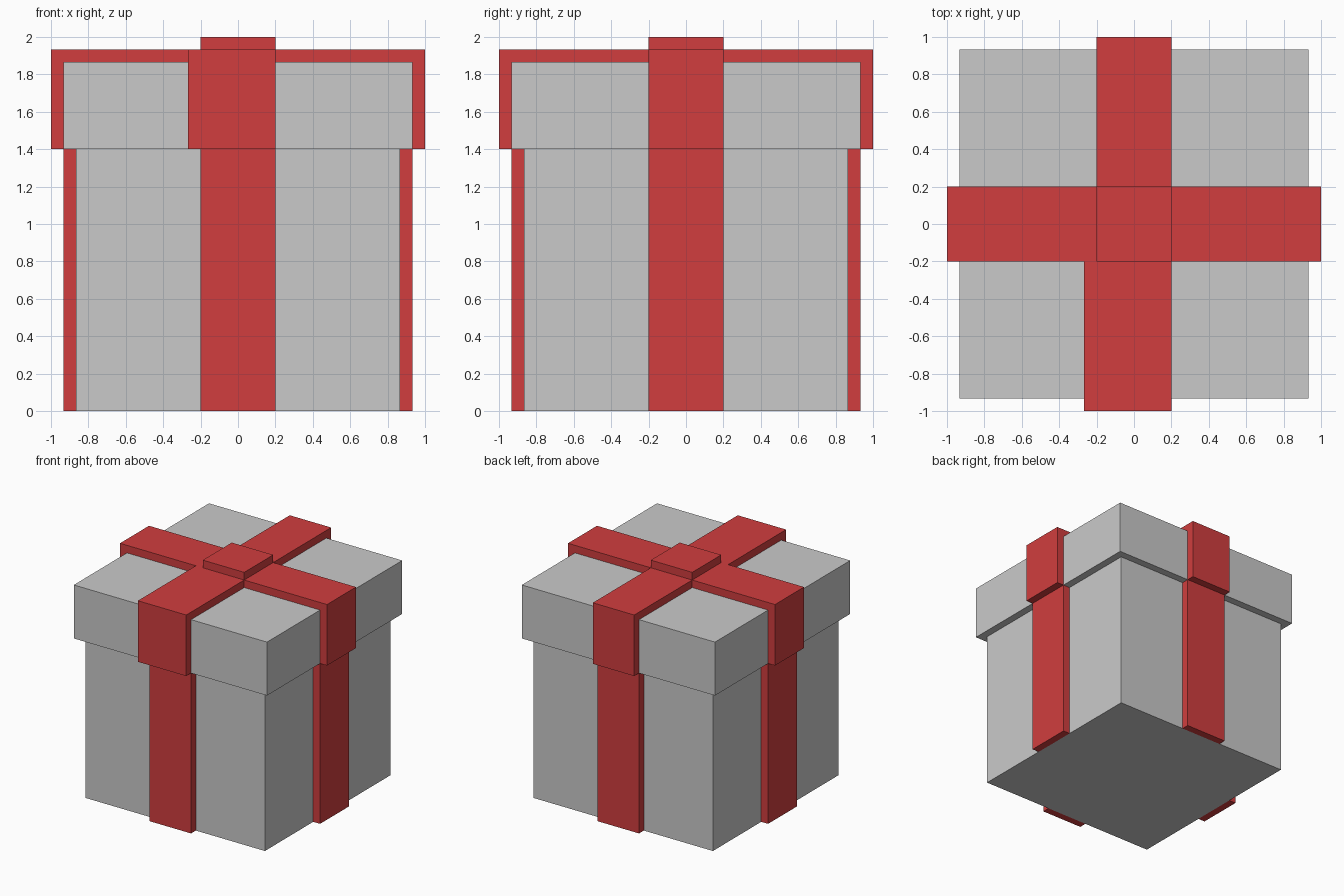
import bpy
import math

old = bpy.data.objects.get("Cube")
if old:
    bpy.data.objects.remove(old, do_unlink=True)


def material(name, rgb):
    mat = bpy.data.materials.new(name)
    mat.use_nodes = True
    color = (*rgb, 1.0)
    mat.diffuse_color = color
    mat.node_tree.nodes["Principled BSDF"].inputs["Base Color"].default_value = color
    return mat


paper = material("light grey paper", (0.59, 0.59, 0.59))
red = material("red ribbon", (0.635, 0.048, 0.049))

# Main dimensions
BODY, LID, OUTER = 0.867, 0.933, 1.0      # half widths
SEAM, LID_TOP, BAND_TOP = 1.4, 1.867, 1.933
HALF = 0.2                                # half width of the ribbon


def extrude(name, profile, x0, x1, mat, turn=0):
    """Sweep a (y, z) profile, counter-clockwise seen from +x, from x0 to x1."""
    n = len(profile)
    verts = [(x, y, z) for x in (x0, x1) for y, z in profile]
    faces = [tuple(reversed(range(n))), tuple(range(n, 2 * n))]
    for i in range(n):
        j = (i + 1) % n
        faces.append((i, j, n + j, n + i))
    mesh = bpy.data.meshes.new(name)
    mesh.from_pydata(verts, [], faces)
    mesh.materials.append(mat)
    obj = bpy.data.objects.new(name, mesh)
    obj.rotation_euler.z = math.radians(90 * turn)
    bpy.context.collection.objects.link(obj)
    return obj


def rect(y0, y1, z0, z1):
    return [(y0, z0), (y1, z0), (y1, z1), (y0, z1)]


# Box and lid
extrude("box_body", rect(-BODY, BODY, 0, SEAM), -BODY, BODY, paper)
extrude("box_lid", rect(-LID, LID, SEAM, LID_TOP), -LID, LID, paper)

# L-shaped lid band: across the top, then down the side
lid_band = [(-HALF, LID_TOP), (-HALF, BAND_TOP), (-OUTER, BAND_TOP),
            (-OUTER, SEAM), (-LID, SEAM), (-LID, LID_TOP)]

# One ribbon per side; the front lid band is a little wider on one edge
for turn, side in enumerate(("front", "left", "back", "right")):
    extrude(side + "_body_ribbon", rect(-LID, -BODY, 0, SEAM), -HALF, HALF, red, turn)
    x0 = -0.267 if side == "front" else -HALF
    extrude(side + "_lid_ribbon", lid_band, x0, HALF, red, turn)

# Raised square where the ribbons cross
extrude("ribbon_knot", rect(-HALF, HALF, LID_TOP, 2.0), -HALF, HALF, red)
